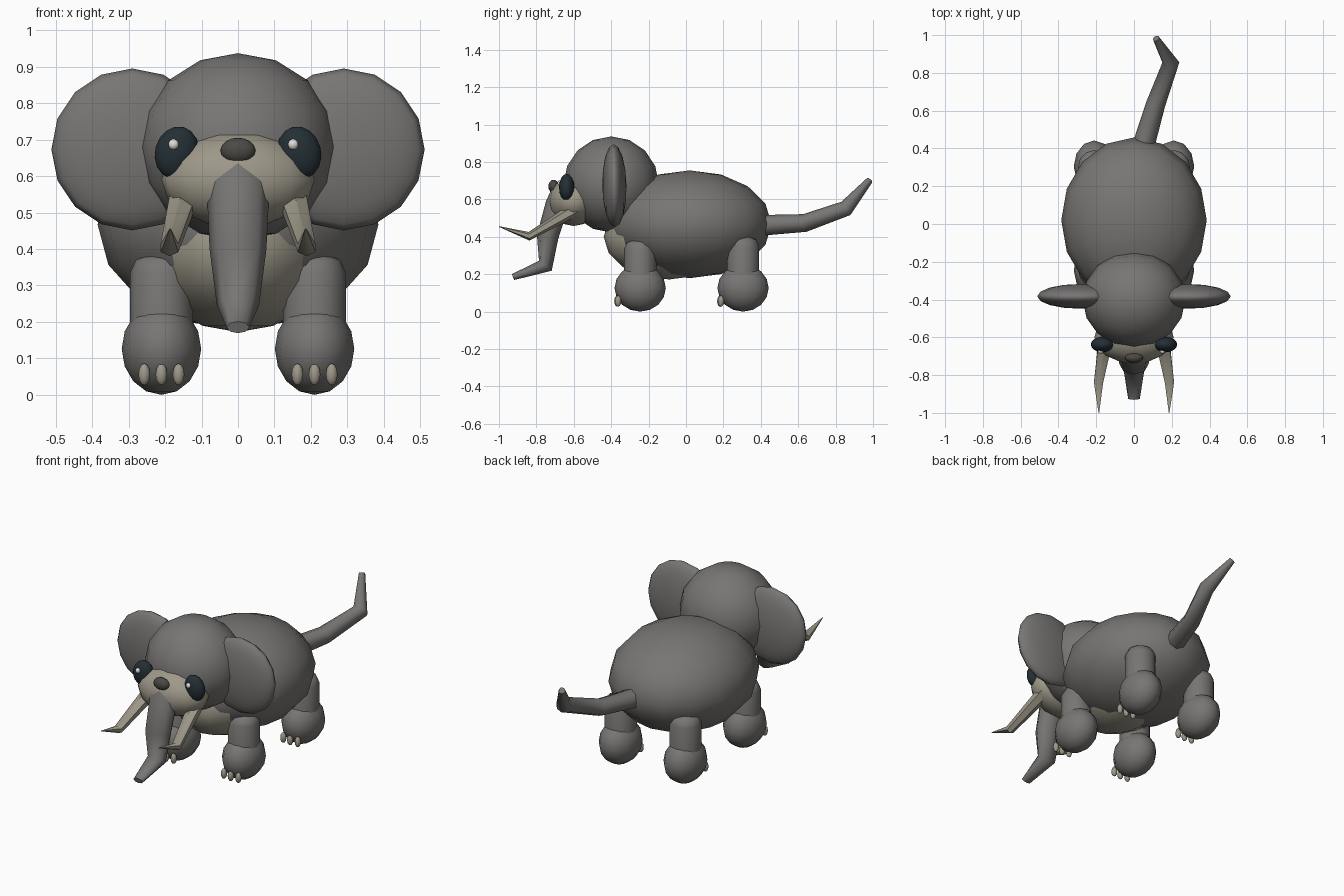
import bpy, bmesh, math
from mathutils import Vector

if "Cube" in bpy.data.objects:
    bpy.data.objects.remove(bpy.data.objects["Cube"])


def material(name, rgb):
    m = bpy.data.materials.new(name)
    m.diffuse_color = (*rgb, 1)
    m.use_nodes = True
    m.node_tree.nodes["Principled BSDF"].inputs["Base Color"].default_value = m.diffuse_color
    return m


GREY = material("skin_grey", (0.185, 0.18, 0.172))
TAN = material("tan", (0.34, 0.315, 0.25))
BLACK = material("eye_black", (0.017, 0.028, 0.035))
NOSE = material("nose_dark", (0.07, 0.068, 0.06))
WHITE = material("highlight", (0.75, 0.73, 0.70))


def finish(ob, name, mat):
    ob.name = name
    ob.data.materials.append(mat)
    return ob


def ball(name, loc, radii, mat=GREY, seg=16, rings=8, rot=(0, 0, 0)):
    bpy.ops.mesh.primitive_uv_sphere_add(segments=seg, ring_count=rings, radius=1,
                                         location=loc, rotation=rot)
    ob = bpy.context.object
    ob.scale = radii
    bpy.ops.object.shade_smooth()
    return finish(ob, name, mat)


def tube(name, path, mat=GREY, sides=8, smooth=80, turn=0.0):
    """Tapered limb; each path entry is (point, side radius, up radius)."""
    pts = [Vector(p[0]) for p in path]
    bm = bmesh.new()
    loops = []
    for i, (p, ra, rb) in enumerate(path):
        a = (pts[i] - pts[i - 1]).normalized() if i else Vector()
        b = (pts[i + 1] - pts[i]).normalized() if i < len(pts) - 1 else Vector()
        t = (a + b).normalized()
        side = Vector((1, 0, 0))
        side = (side - t * side.dot(t)).normalized()
        up = t.cross(side)
        ring = []
        for k in range(sides):
            ang = 2 * math.pi * (k + turn) / sides
            ring.append(bm.verts.new(pts[i] + side * ra * math.cos(ang) + up * rb * math.sin(ang)))
        loops.append(ring)
    for r0, r1 in zip(loops, loops[1:]):
        for k in range(sides):
            j = (k + 1) % sides
            bm.faces.new((r0[k], r0[j], r1[j], r1[k]))
    bm.faces.new(loops[0][::-1])
    bm.faces.new(loops[-1])
    bmesh.ops.recalc_face_normals(bm, faces=bm.faces)
    me = bpy.data.meshes.new(name)
    bm.to_mesh(me)
    bm.free()
    ob = bpy.data.objects.new(name, me)
    bpy.context.collection.objects.link(ob)
    bpy.ops.object.select_all(action='DESELECT')
    ob.select_set(True)
    bpy.context.view_layer.objects.active = ob
    bpy.ops.object.shade_smooth_by_angle(angle=math.radians(smooth))
    return finish(ob, name, mat)


# Body and belly
ball("body", (0, 0.02, 0.467), (0.385, 0.438, 0.288))
ball("belly", (0, -0.09, 0.40), (0.255, 0.35, 0.228), TAN)

# Head, muzzle and nose
ball("head", (0, -0.40, 0.68), (0.272, 0.255, 0.257))
ball("muzzle", (0, -0.60, 0.59), (0.21, 0.137, 0.132), TAN)
ball("nose", (0, -0.708, 0.67), (0.048, 0.028, 0.035), NOSE)

# Trunk
tube("trunk", [((0, -0.65, 0.66), 0.080, 0.06),
               ((0, -0.69, 0.57), 0.086, 0.062),
               ((0, -0.74, 0.40), 0.078, 0.058),
               ((0, -0.752, 0.245), 0.058, 0.043),
               ((0, -0.925, 0.185), 0.031, 0.017)])

# Tail
tube("tail", [((0.04, 0.38, 0.46), 0.060, 0.056),
              ((0.115, 0.635, 0.474), 0.051, 0.048),
              ((0.195, 0.855, 0.552), 0.045, 0.043),
              ((0.117, 0.982, 0.703), 0.018, 0.018)])

for s, label in ((-1, "left"), (1, "right")):
    # Ears
    ball(f"ear_{label}", (s * 0.29, -0.383, 0.673), (0.222, 0.222, 0.065),
         rot=(math.radians(91), 0, 0))

    # Eyes with highlights
    ball(f"eye_{label}", (s * 0.168, -0.638, 0.664), (0.060, 0.041, 0.073), BLACK,
         rot=(0, -s * 0.25, 0))
    ball(f"eye_highlight_{label}", (s * 0.164 - 0.013, -0.674, 0.687),
         (0.015, 0.013, 0.015), WHITE, 10, 6)

    # Tusks
    tube(f"tusk_{label}", [((s * 0.145, -0.58, 0.555), 0.044, 0.038),
                           ((s * 0.188, -0.84, 0.403), 0.028, 0.023),
                           ((s * 0.186, -1.0, 0.455), 0.002, 0.002)], TAN, 6, 50, 0.5)

    # Legs with domed tops, feet and toenails
    for y, end, top in ((-0.245, "front", 0.385), (0.305, "rear", 0.40)):
        x = s * 0.21
        tube(f"{end}_leg_{label}", [((x, y, 0.12), 0.086, 0.086),
                                    ((x, y, top - 0.05), 0.086, 0.086),
                                    ((x, y, top - 0.015), 0.070, 0.070),
                                    ((x, y, top), 0.035, 0.035)], GREY, 12)
        ball(f"{end}_foot_{label}", (x, y, 0.126), (0.109, 0.137, 0.126), GREY, 12, 8)
        for k in (-1, 0, 1):
            ball(f"{end}_toenail_{label}", (x + k * 0.047, y - 0.118 - 0.004 * (k == 0), 0.056),
                 (0.017, 0.017, 0.03), TAN, 10, 6)
